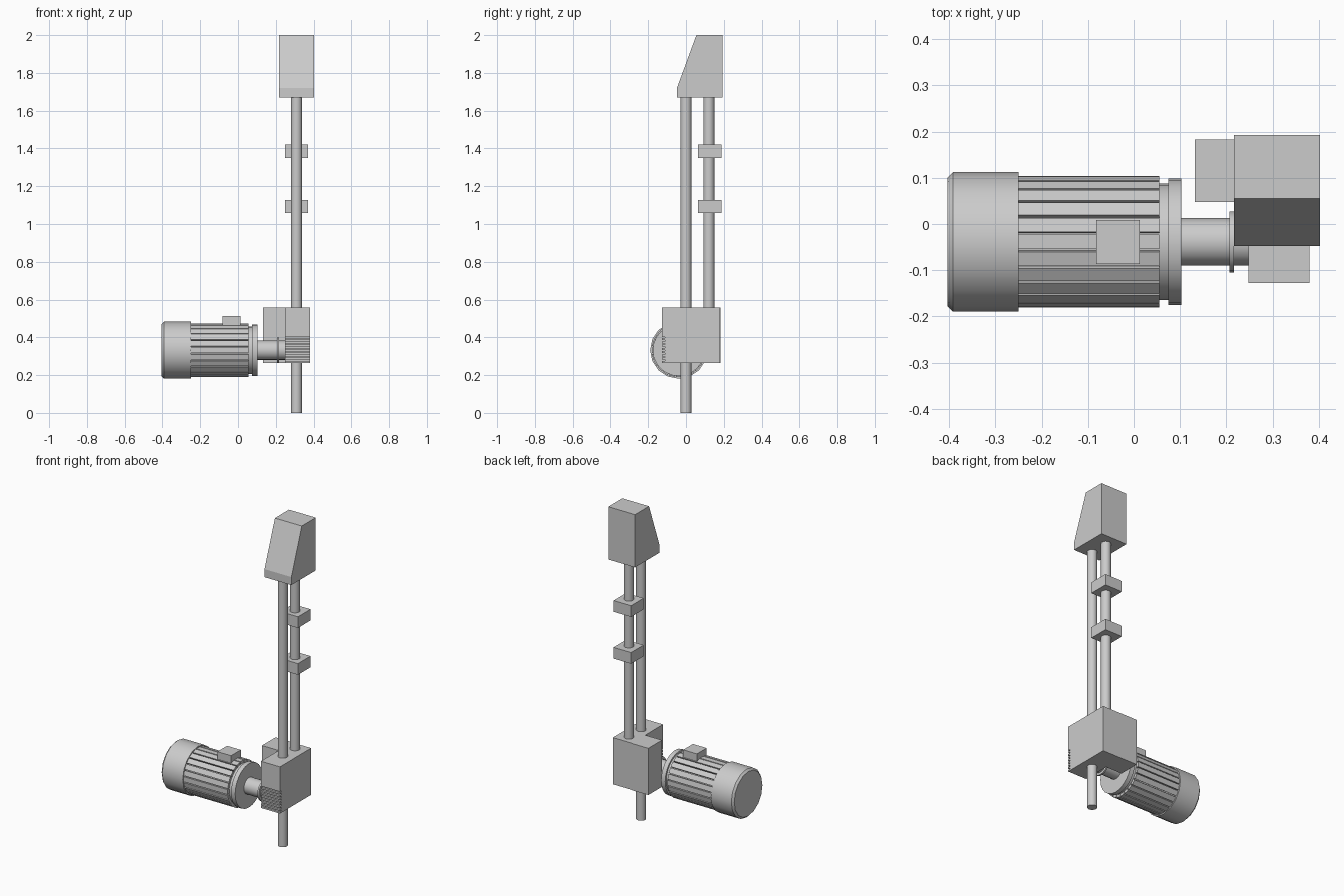
import bpy, bmesh
from math import sin, cos, pi
from mathutils import Vector

if "Cube" in bpy.data.objects:
    bpy.data.objects.remove(bpy.data.objects["Cube"])

AX_Y, AX_Z = -0.0385, 0.332   # motor axis (runs along x)
POST_X = 0.31


def prism(name, pts, vec, smooth=False):
    """Extrude a closed loop of 3D points along vec."""
    bm = bmesh.new()
    f = bm.faces.new([bm.verts.new(p) for p in pts])
    r = bmesh.ops.extrude_face_region(bm, geom=[f])
    bmesh.ops.translate(bm, vec=Vector(vec),
                        verts=[g for g in r["geom"] if isinstance(g, bmesh.types.BMVert)])
    return finish(name, bm, smooth)


def finish(name, bm, smooth=False):
    bmesh.ops.recalc_face_normals(bm, faces=bm.faces)
    me = bpy.data.meshes.new(name)
    bm.to_mesh(me)
    bm.free()
    ob = bpy.data.objects.new(name, me)
    bpy.context.collection.objects.link(ob)
    if smooth:
        bpy.ops.object.select_all(action='DESELECT')
        ob.select_set(True)
        bpy.context.view_layer.objects.active = ob
        bpy.ops.object.shade_smooth_by_angle(angle=pi / 6)
    return ob


def box(name, x0, x1, y0, y1, z0, z1):
    return prism(name, [(x0, y0, z0), (x1, y0, z0), (x1, y1, z0), (x0, y1, z0)],
                 (0, 0, z1 - z0))


def post(name, y, z0, z1, r=0.029, n=16):
    pts = [(POST_X + r * cos(2 * pi * i / n), y + r * sin(2 * pi * i / n), z0) for i in range(n)]
    return prism(name, pts, (0, 0, z1 - z0), True)


def turned(name, profile, n=16):
    """Capped solid of revolution about the motor axis; profile = (x, radius)."""
    bm = bmesh.new()
    rings = [[bm.verts.new((x, AX_Y + r * cos(2 * pi * i / n), AX_Z + r * sin(2 * pi * i / n)))
              for i in range(n)] for x, r in profile]
    for a, b in zip(rings, rings[1:]):
        for i in range(n):
            j = (i + 1) % n
            bm.faces.new((a[i], a[j], b[j], b[i]))
    bm.faces.new(rings[0])
    bm.faces.new(rings[-1])
    return finish(name, bm, True)


# Top housing with sloped front
prism("top_housing", [(0.217, y, z) for y, z in
      [(-0.048, 1.67), (-0.048, 1.72), (0.055, 2.0), (0.193, 2.0), (0.193, 1.67)]], (0.186, 0, 0))

# Posts and clamps
post("front_post", 0.0, 0.0, 1.68)
post("rear_post", 0.121, 0.54, 1.68)
for i, z in enumerate((1.057, 1.35)):
    box(f"clamp_{i + 1}", 0.248, 0.37, 0.064, 0.188, z, z + 0.07)

# L-shaped gearbox, its front recessed behind the cooling slats at the bottom
F, B, T, S = -0.128, 0.18, 0.557, 0.402
slats, depth, bottom = 8, 0.016, 0.265
pitch = (S - bottom) / slats
side = [(B, bottom), (B, T), (F, T)]
for i in reversed(range(slats)):
    z = bottom + i * pitch
    side += [(F, z + pitch), (F + depth, z + pitch),
             (F + depth, z + pitch * 0.6), (F, z + pitch * 0.6)]
side += [(F, bottom)]
prism("gearbox", [(0.248, y, z) for y, z in side], (0.132, 0, 0))
box("gearbox_side", 0.132, 0.248, 0.048, 0.183, bottom, T)

# Motor: fan cover, core, flange, shaft
turned("fan_cover", [(-0.404, 0.139), (-0.392, 0.151), (-0.25, 0.151)])
turned("motor_core", [(-0.255, 0.126), (0.08, 0.126)], 24)
turned("motor_flange", [(0.075, 0.137), (0.103, 0.137)], 24)
turned("drive_shaft", [(0.10, 0.051), (0.25, 0.051)], 20)
turned("shaft_collar", [(0.207, 0.066), (0.217, 0.066)], 20)

# Ribbed motor body: 24 wide ribs with narrow grooves between
ribs, R, r, half, pts = 24, 0.143, 0.127, 0.11, []
for i in range(ribs):
    a = 2 * pi * i / ribs
    for rad, d in ((r, -half), (R, -half), (R, half), (r, half)):
        pts.append((-0.252, AX_Y + rad * cos(a + d), AX_Z + rad * sin(a + d)))
prism("motor_ribs", pts, (0.307, 0, 0))

# Terminal box on the motor
box("terminal_box", -0.082, 0.013, -0.087, 0.009, 0.45, 0.513)
